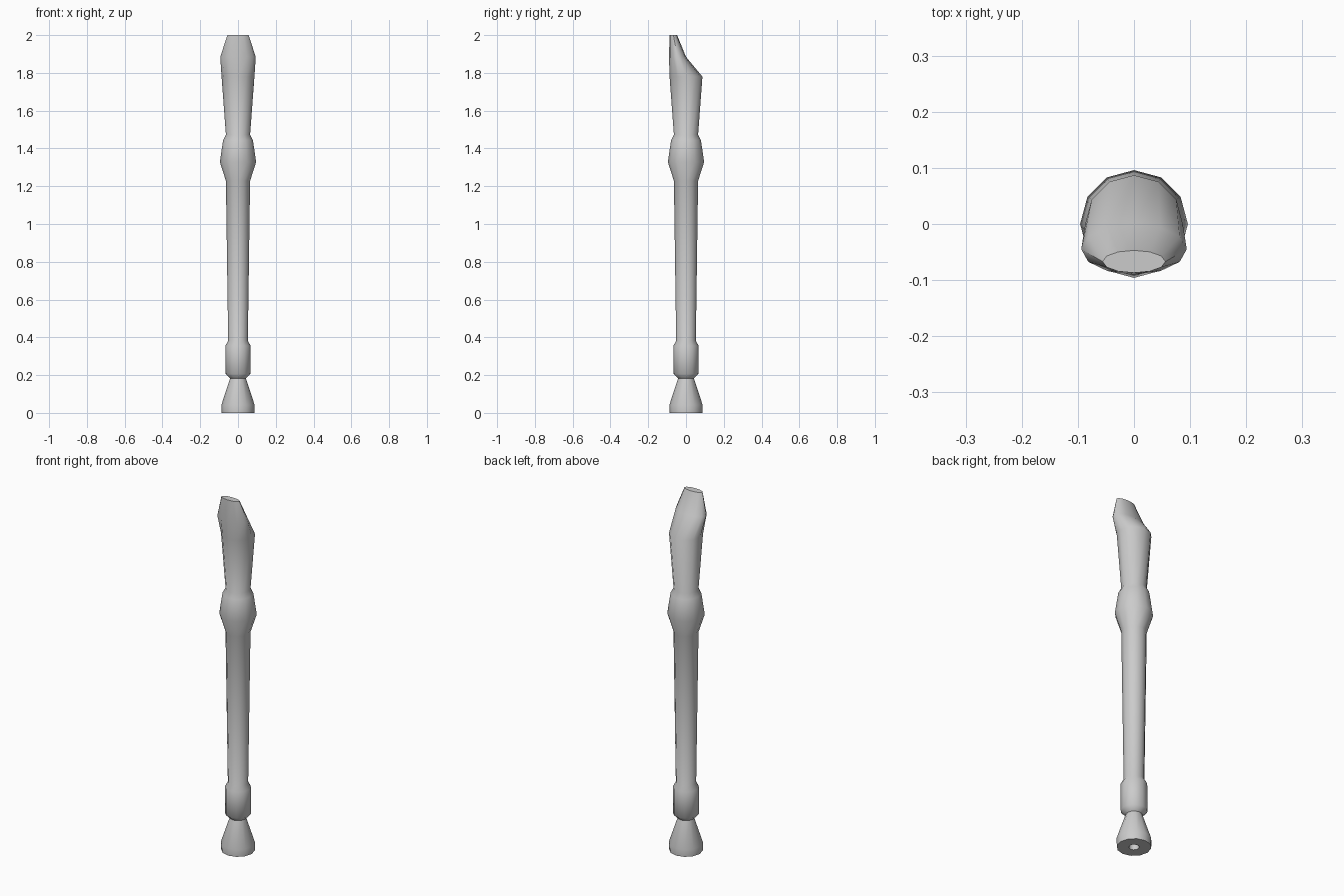
import bpy, bmesh, math

if "Cube" in bpy.data.objects:
    bpy.data.objects.remove(bpy.data.objects["Cube"])

SIDES = 12


def ring(bm, z, rx, ry=None, cy=0.0):
    """One horizontal cross-section of the instrument."""
    ry = rx if ry is None else ry
    return [bm.verts.new((rx * math.cos(math.tau * i / SIDES),
                          cy + ry * math.sin(math.tau * i / SIDES), z))
            for i in range(SIDES)]


def loft(name, sections):
    """Skin a chain of cross-sections and cap both ends."""
    bm = bmesh.new()
    rings = [ring(bm, *s) for s in sections]
    for a, b in zip(rings, rings[1:]):
        for i in range(SIDES):
            j = (i + 1) % SIDES
            bm.faces.new((a[i], a[j], b[j], b[i]))
    bm.faces.new(rings[0][::-1])
    bm.faces.new(rings[-1])
    bmesh.ops.recalc_face_normals(bm, faces=bm.faces)
    mesh = bpy.data.meshes.new(name)
    bm.to_mesh(mesh)
    bm.free()
    obj = bpy.data.objects.new(name, mesh)
    bpy.context.collection.objects.link(obj)
    bpy.ops.object.select_all(action='DESELECT')
    obj.select_set(True)
    bpy.context.view_layer.objects.active = obj
    bpy.ops.object.shade_smooth_by_angle(angle=math.radians(50))
    return obj


# bore, flared foot, foot collar, tube, socket bulge, head and beak in one skin
loft("recorder_body", [
    (0.18, 0.026), (0.0, 0.026),
    (0.0, 0.086), (0.042, 0.088), (0.183, 0.042),
    (0.207, 0.067), (0.355, 0.067), (0.382, 0.052),
    (1.228, 0.064), (1.328, 0.096), (1.444, 0.079), (1.472, 0.064),
    (1.78, 0.087),
    (1.885, 0.094, 0.045, -0.045),
    (2.0, 0.056, 0.020, -0.067),
])
